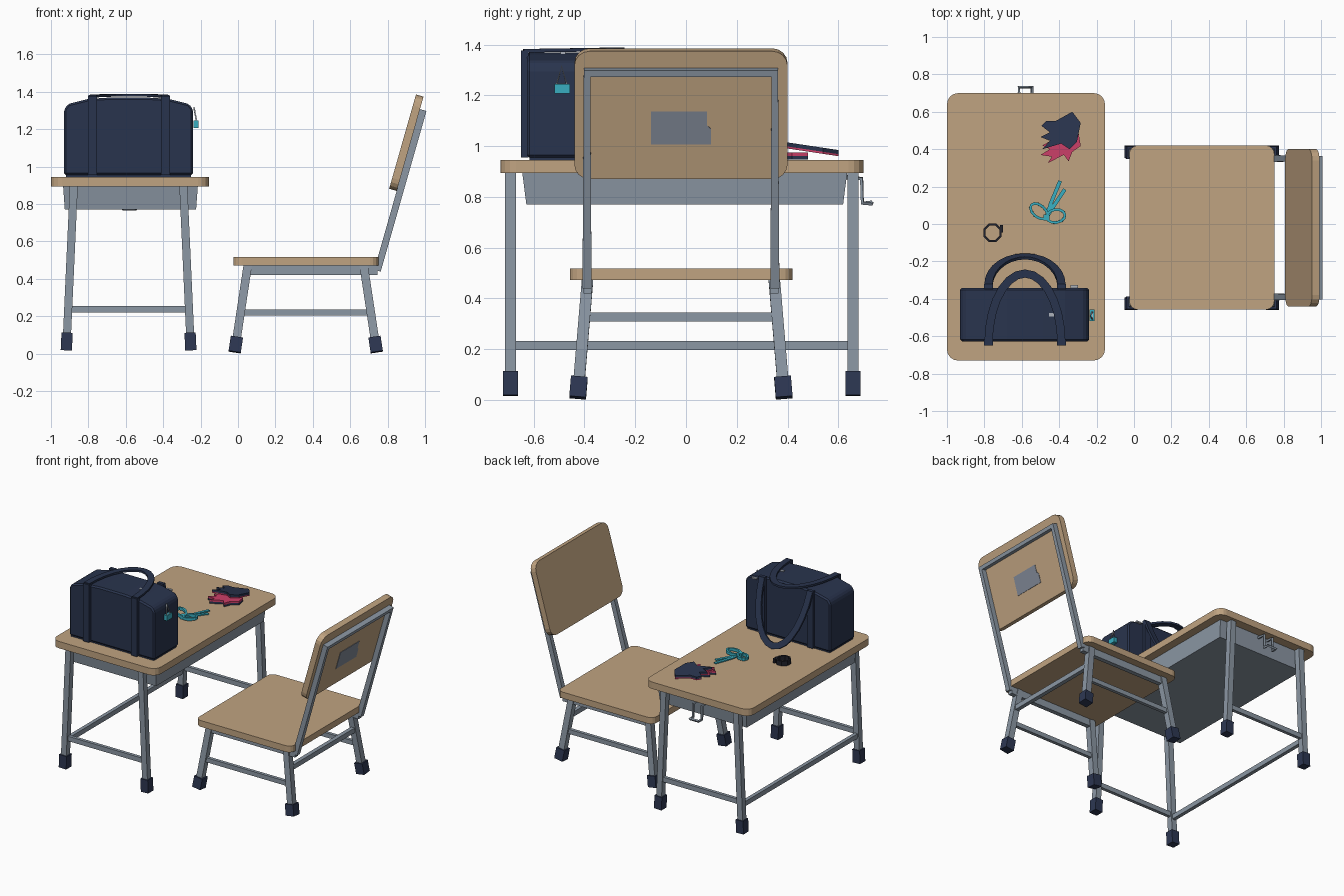
import bpy, bmesh, math
from mathutils import Vector, Matrix

if "Cube" in bpy.data.objects:
    bpy.data.objects.remove(bpy.data.objects["Cube"])


def material(name, rgb):
    m = bpy.data.materials.new(name)
    m.diffuse_color = (*rgb, 1)
    m.use_nodes = True
    m.node_tree.nodes["Principled BSDF"].inputs["Base Color"].default_value = m.diffuse_color
    return m


WOOD = material("wood", (0.53, 0.37, 0.22))
METAL = material("grey metal", (0.26, 0.31, 0.37))
NAVY = material("navy fabric", (0.022, 0.034, 0.075))
RUBBER = material("navy rubber", (0.026, 0.038, 0.085))
CYAN = material("cyan", (0.04, 0.42, 0.53))
PINK = material("pink", (0.6, 0.05, 0.14))
BLACK = material("dark band", (0.015, 0.016, 0.025))
LIGHT = material("light grey", (0.42, 0.45, 0.5))
PLATE = material("plate grey", (0.22, 0.25, 0.31))


def finish(name, bm, mat, matrix=None):
    bmesh.ops.recalc_face_normals(bm, faces=bm.faces)
    me = bpy.data.meshes.new(name)
    bm.to_mesh(me)
    bm.free()
    me.materials.append(mat)
    ob = bpy.data.objects.new(name, me)
    bpy.context.collection.objects.link(ob)
    if matrix:
        ob.matrix_world = matrix
    return ob


def prism(name, pts, z0, z1, mat, matrix=None, slope=0, inset=1.0):
    """Extrude a 2D outline from z0 to z1; slope tilts it along y."""
    bm = bmesh.new()
    n = len(pts)
    cx, cy = (sum(p[i] for p in pts) / n for i in (0, 1))
    lo = [bm.verts.new((cx + (x - cx) * inset, cy + (y - cy) * inset, z0 + slope * (y - cy)))
          for x, y in pts]
    hi = [bm.verts.new((x, y, z1 + slope * (y - cy))) for x, y in pts]
    bm.faces.new(lo)
    bm.faces.new(hi)
    for i in range(n):
        j = (i + 1) % n
        bm.faces.new((lo[i], lo[j], hi[j], hi[i]))
    return finish(name, bm, mat, matrix)


def rounded(x0, x1, y0, y1, r, seg=4):
    pts = []
    corners = [(x1 - r, y1 - r), (x0 + r, y1 - r), (x0 + r, y0 + r), (x1 - r, y0 + r)]
    for k, (cx, cy) in enumerate(corners):
        for i in range(seg + 1):
            a = math.pi / 2 * (k + i / seg)
            pts.append((cx + r * math.cos(a), cy + r * math.sin(a)))
    return pts


def box(name, x0, x1, y0, y1, z0, z1, mat):
    return prism(name, [(x0, y0), (x1, y0), (x1, y1), (x0, y1)], z0, z1, mat)


def sweep(name, path, w, th, up, mat, closed=False, matrix=None):
    """Sweep a rectangle (w across, th along up) along a path."""
    path = [Vector(p) for p in path]
    up = Vector(up)
    n = len(path)
    bm = bmesh.new()
    rings = []
    for i, p in enumerate(path):
        if closed:
            steps = (p - path[i - 1], path[(i + 1) % n] - p)
        else:
            steps = (p - path[max(i - 1, 0)], path[min(i + 1, n - 1)] - p)
        t = sum((s.normalized() for s in steps), Vector()).normalized()
        side = t.cross(up).normalized()
        nor = side.cross(t)
        rings.append([bm.verts.new(p + side * a * w / 2 + nor * b * th / 2)
                      for a, b in ((-1, -1), (1, -1), (1, 1), (-1, 1))])
    for i in range(n if closed else n - 1):
        a, b = rings[i], rings[(i + 1) % n]
        for k in range(4):
            bm.faces.new((a[k], a[(k + 1) % 4], b[(k + 1) % 4], b[k]))
    if not closed:
        bm.faces.new(rings[0])
        bm.faces.new(rings[-1])
    return finish(name, bm, mat, matrix)


def leg(name, top, bottom, w, foot_w, foot_h):
    """Slanted leg with a rubber foot."""
    a, b = Vector(top), Vector(bottom)
    f = b.lerp(a, foot_h / (a.z - b.z))
    sweep(name, [a, b.lerp(f, 0.5)], w, w, (0, 1, 0), METAL)
    sweep(name + "_foot", [f, b], foot_w, foot_w, (0, 1, 0), RUBBER)


# Desk: top, tray, legs and U-shaped stretcher
prism("desk_top", rounded(-1, -0.155, -0.73, 0.70, 0.06), 0.895, 0.945, WOOD)
prism("desk_tray", [(-0.935, -0.645), (-0.215, -0.645), (-0.215, 0.635), (-0.935, 0.635)],
      0.77, 0.895, METAL, inset=0.975)
for end, y in (("front", -0.692), ("back", 0.658)):
    leg(f"desk_leg_{end}_left", (-0.878, y, 0.895), (-0.918, y, 0.018), 0.043, 0.06, 0.095)
    leg(f"desk_leg_{end}_right", (-0.292, y, 0.895), (-0.252, y, 0.018), 0.043, 0.06, 0.095)
    box(f"desk_stretcher_{end}", -0.905, -0.265, y - 0.012, y + 0.012, 0.22, 0.255, METAL)
box("desk_stretcher_side", -0.922, -0.895, -0.68, 0.645, 0.197, 0.232, METAL)

# Bag hook at the desk end
half = [(0.63, 0.878), (0.692, 0.872), (0.695, 0.776), (0.732, 0.776)]
sweep("desk_hook", [(-0.545, y, z) for y, z in half] + [(-0.615, y, z) for y, z in half[::-1]],
      0.014, 0.014, (0.3, 1, 1), METAL)

# Chair: seat, frame rails and splayed legs
prism("seat", rounded(-0.025, 0.75, -0.458, 0.42, 0.045), 0.472, 0.518, WOOD)
for side, s in (("front", -1), ("back", 1)):
    y = -0.02 + s * 0.368
    low = -0.02 + s * 0.407
    leg(f"chair_leg_left_{side}", (0.052, y, 0.472), (-0.018, low, 0.009), 0.045, 0.066, 0.08)
    leg(f"chair_leg_right_{side}", (0.672, y, 0.472), (0.742, low, 0.009), 0.045, 0.066, 0.08)
    box(f"seat_rail_{side}", 0.03, 0.745, y - 0.016, y + 0.016, 0.42, 0.472, METAL)
    ys = -0.02 + s * 0.388
    box(f"chair_stretcher_{side}", 0.02, 0.705, ys - 0.012, ys + 0.012, 0.203, 0.236, METAL)
box("chair_cross_bar", 0.68, 0.71, -0.40, 0.36, 0.31, 0.345, METAL)

# Backrest in its own tilted plane: local x = width, y = height, z = rearward
tilt = math.radians(15.9)
s, c = math.sin(tilt), math.cos(tilt)
back = Matrix(((0, s, c, 0.9), (1, 0, 0, -0.02), (0, c, -s, 1.128), (0, 0, 0, 1)))
prism("backrest", rounded(-0.42, 0.42, -0.262, 0.262, 0.06), -0.021, 0.021, WOOD, back)
plate = [(-0.117, -0.12), (0.118, -0.12), (0.118, -0.055), (0.102, -0.04),
         (0.102, 0.015), (-0.117, 0.015)]
prism("backrest_plate", plate, 0.02, 0.024, PLATE, back)
sweep("backrest_frame", [(-0.37, -0.70, 0.039), (-0.37, 0.18, 0.039),
                         (0.37, 0.18, 0.039), (0.37, -0.70, 0.039)],
      0.036, 0.036, (0, 0, 1), METAL, matrix=back)

# Bag body: domed outline extruded through its depth
outline = [(-0.93, 0.955), (-0.24, 0.955), (-0.24, 1.305), (-0.262, 1.335), (-0.37, 1.362),
           (-0.49, 1.37), (-0.68, 1.37), (-0.80, 1.362), (-0.908, 1.335), (-0.93, 1.305)]
stand = Matrix(((1, 0, 0, 0), (0, 0, -1, 0), (0, 1, 0, 0), (0, 0, 0, 1)))
bag = prism("bag_body", outline, 0.342, 0.627, NAVY, stand)
bev = bag.modifiers.new("soft_edge", "BEVEL")
bev.width, bev.segments = 0.01, 1
box("bag_base", -0.92, -0.25, -0.617, -0.352, 0.945, 0.957, NAVY)

# Bag straps down both sides, and the two handles
for k, x in enumerate((-0.778, -0.388)):
    box(f"bag_front_strap_{k}", x - 0.024, x + 0.024, -0.65, -0.62, 0.955, 1.378, NAVY)
    box(f"bag_back_strap_{k}", x - 0.024, x + 0.024, -0.347, -0.322, 0.955, 1.372, NAVY)
arc = [math.pi * i / 14 for i in range(15)]
sweep("bag_top_handle", [(-0.583 + 0.195 * math.cos(a), -0.64 + 0.375 * math.sin(a),
                          1.376 + 0.006 * math.sin(a)) for a in arc],
      0.044, 0.014, (0, 0, 1), NAVY)
sweep("bag_hanging_handle", [(-0.583 + 0.195 * math.cos(a), -0.328 + 0.155 * math.sin(a),
                              1.365 - 0.39 * math.sin(a)) for a in arc],
      0.044, 0.016, (0, 0.41, 0.19), NAVY)

# Zip pulls and hanging tag
box("zip_pull_top", -0.455, -0.40, -0.495, -0.475, 1.364, 1.371, LIGHT)
box("zip_pull_side", -0.34, -0.30, -0.343, -0.327, 1.335, 1.345, LIGHT)
sweep("tag_cord", [(-0.235, -0.49, 1.315), (-0.222, -0.51, 1.245), (-0.222, -0.47, 1.245)],
      0.007, 0.007, (1, 0, 0), LIGHT, closed=True)
box("tag", -0.238, -0.212, -0.518, -0.458, 1.208, 1.246, CYAN)

# Pair of gloves, stacked
lower = [(-0.295, 0.48), (-0.285, 0.417), (-0.33, 0.385), (-0.35, 0.335), (-0.375, 0.37),
         (-0.46, 0.326), (-0.44, 0.36), (-0.50, 0.369), (-0.45, 0.40), (-0.49, 0.42), (-0.40, 0.47)]
upper = [(-0.33, 0.60), (-0.285, 0.54), (-0.305, 0.44), (-0.345, 0.40), (-0.39, 0.43),
         (-0.49, 0.40), (-0.45, 0.445), (-0.50, 0.465), (-0.45, 0.49), (-0.495, 0.525),
         (-0.47, 0.55), (-0.42, 0.55)]
prism("lower_glove_back", lower, 0.948, 0.962, NAVY)
prism("lower_glove_palm", lower, 0.962, 0.976, PINK)
prism("upper_glove_palm", upper, 0.978, 0.986, PINK, slope=-0.15)
prism("upper_glove_back", upper, 0.986, 1.002, NAVY, slope=-0.15)

# Ribbon bow: two loops, two tails, knot
knot = Vector((-0.468, 0.035, 0.962))
for name, ang, length, wide in (("left", 2.45, 0.105, 0.032), ("right", 0.15, 0.1, 0.035)):
    rot = Matrix.Rotation(ang, 3, "Z")
    loop = [knot + rot @ Vector((length / 2 * (1 - math.cos(t)), wide * math.sin(t),
                                 0.006 * (1 - math.cos(t))))
            for t in (2 * math.pi * i / 12 for i in range(12))]
    sweep(f"ribbon_loop_{name}", loop, 0.014, 0.02, (0, 0, 1), CYAN, closed=True)
sweep("ribbon_tail_long", [knot, (-0.445, 0.11, 0.955), (-0.395, 0.23, 0.952)],
      0.02, 0.008, (0, 0, 1), CYAN)
sweep("ribbon_tail_short", [knot, (-0.42, 0.11, 0.955), (-0.37, 0.185, 0.952)],
      0.02, 0.008, (0, 0, 1), CYAN)
box("ribbon_knot", -0.485, -0.452, 0.02, 0.05, 0.946, 0.975, CYAN)

# Octagonal bracelet with a small charm
ring = [(-0.757 + 0.047 * math.cos(a), -0.047 + 0.047 * math.sin(a), 0.962)
        for a in (math.pi / 4 * (i + 0.5) for i in range(8))]
sweep("bracelet", ring, 0.012, 0.034, (0, 0, 1), BLACK, closed=True)
box("bracelet_charm", -0.717, -0.70, -0.045, -0.005, 0.947, 0.978, BLACK)
